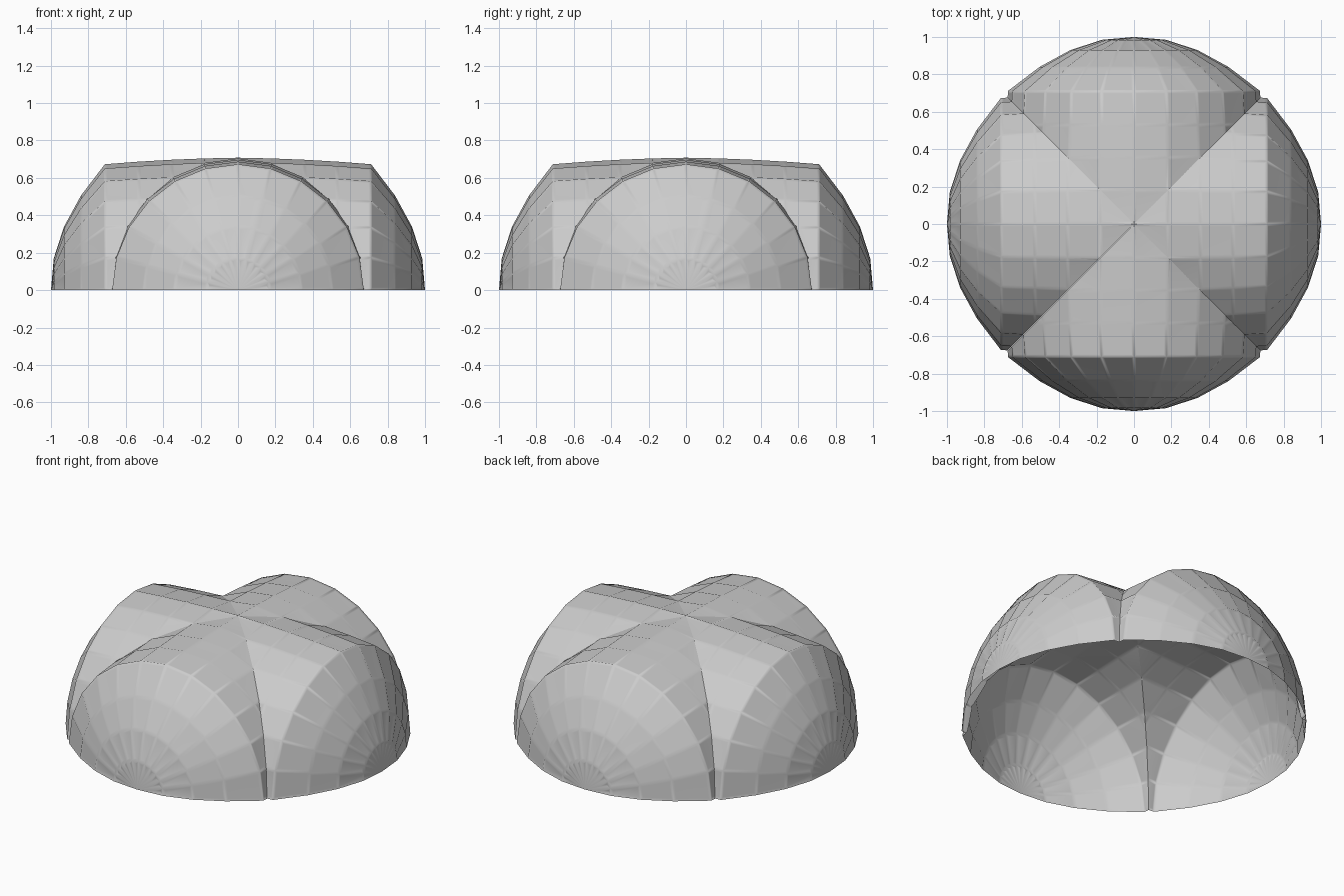
import bpy, bmesh
from math import pi, sin, cos
from mathutils import Matrix

if "Cube" in bpy.data.objects:
    bpy.data.objects.remove(bpy.data.objects["Cube"])

# Profile of one lobe: (distance along its axis, radius), pole to dome centre
PROFILE = [(1.0, 0.0), (0.985, 0.17), (0.93, 0.34), (0.84, 0.505), (0.712, 0.673),
           (0.53, 0.687), (0.355, 0.697), (0.18, 0.704), (0.0, 0.708)]
SEGMENTS = 12


def lobe_mesh():
    bm = bmesh.new()
    # Half revolution about the x axis
    pole = bm.verts.new((PROFILE[0][0], 0, 0))
    rings = []
    for x, r in PROFILE[1:]:
        rings.append([bm.verts.new((x, r * cos(pi * j / SEGMENTS), r * sin(pi * j / SEGMENTS)))
                      for j in range(SEGMENTS + 1)])
    for j in range(SEGMENTS):
        bm.faces.new((pole, rings[0][j], rings[0][j + 1]))
        for a, b in zip(rings, rings[1:]):
            bm.faces.new((a[j], b[j], b[j + 1], a[j + 1]))
    bm.normal_update()

    # Slightly sunken panels leave raised ribs between them
    bmesh.ops.inset_individual(bm, faces=bm.faces[:], thickness=0.014, depth=-0.004,
                               use_even_offset=True)

    # Trim to a quarter of the dome, along both diagonal valleys
    for normal in ((-1, 1, 0), (-1, -1, 0)):
        bmesh.ops.bisect_plane(bm, geom=bm.verts[:] + bm.edges[:] + bm.faces[:],
                               plane_co=(0, 0, 0), plane_no=normal, clear_outer=True)
    for f in bm.faces:
        f.smooth = True
    mesh = bpy.data.meshes.new("dome_lobe")
    bm.to_mesh(mesh)
    bm.free()
    return mesh


# Four identical lobes around the centre
mesh = lobe_mesh()
for i, side in enumerate(("right", "back", "left", "front")):
    ob = bpy.data.objects.new(side + "_lobe", mesh)
    ob.matrix_world = Matrix.Rotation(i * pi / 2, 4, 'Z')
    bpy.context.collection.objects.link(ob)
    # Keeps panels flat while the ribs shade softly
    mod = ob.modifiers.new("panel_shading", 'WEIGHTED_NORMAL')
    mod.weight = 90
